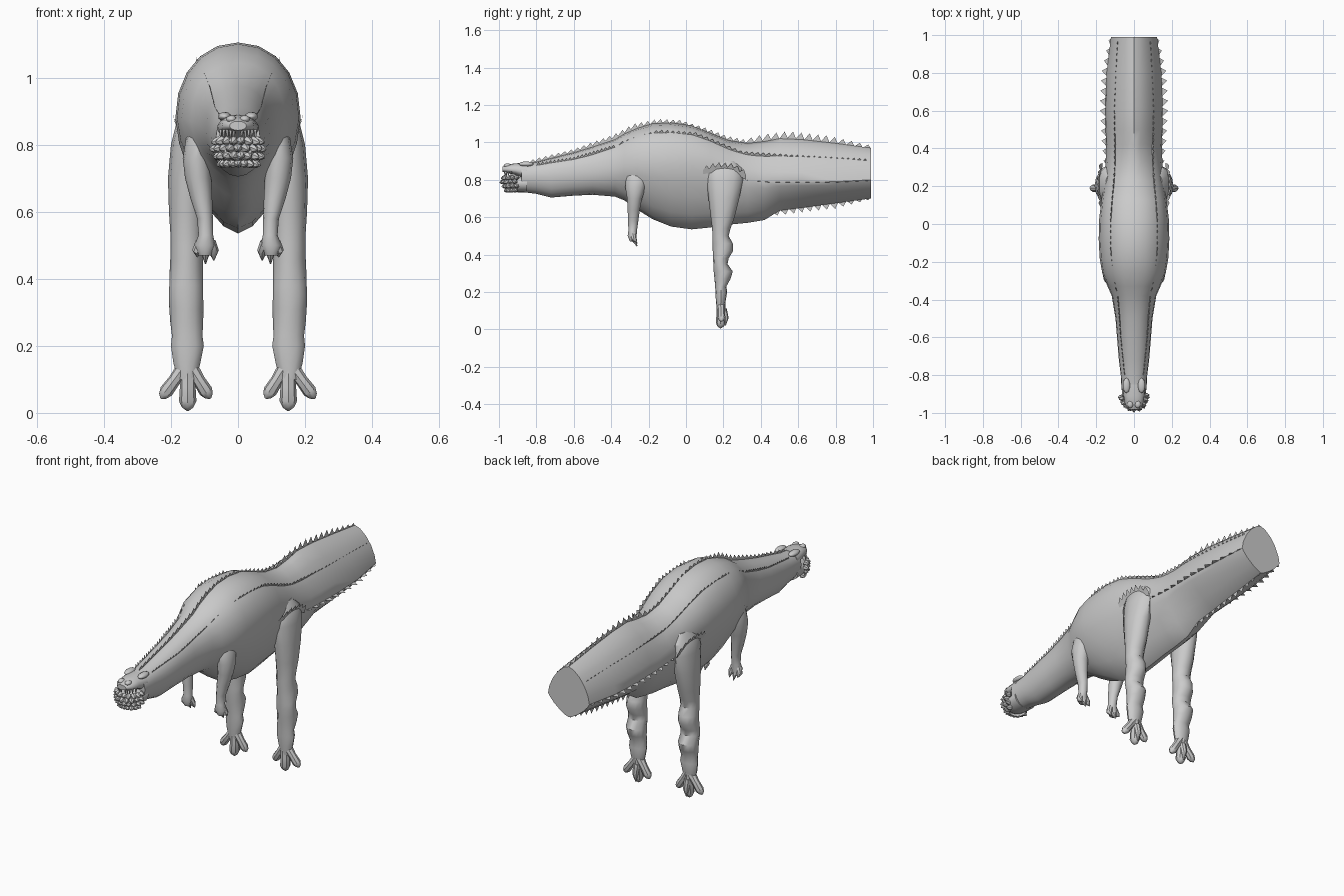
import bpy, math, random
from mathutils import Vector

random.seed(4)
hide = bpy.data.materials.new("pale_grey_hide")
hide.diffuse_color = (0.6, 0.6, 0.6, 1)


def make(name, verts, faces, smooth=True):
    me = bpy.data.meshes.new(name)
    me.from_pydata([tuple(v) for v in verts], [], faces)
    me.materials.append(hide)
    ob = bpy.data.objects.new(name, me)
    bpy.context.collection.objects.link(ob)
    if smooth:
        bpy.ops.object.select_all(action='DESELECT')
        ob.select_set(True)
        bpy.context.view_layer.objects.active = ob
        bpy.ops.object.shade_smooth_by_angle(angle=math.radians(40))
    return ob


def loft(name, rings):
    """Skin a list of equally sized rings and cap both ends."""
    n = len(rings[0])
    verts = [v for r in rings for v in r]
    faces = [(k * n + i, k * n + (i + 1) % n, (k + 1) * n + (i + 1) % n, (k + 1) * n + i)
             for k in range(len(rings) - 1) for i in range(n)]
    faces += [tuple(range(n))[::-1], tuple(range(len(verts) - n, len(verts)))]
    # Keep outward winding whichever way the loft runs
    c0 = sum(rings[0], Vector()) / n
    c1 = sum(rings[-1], Vector()) / n
    normal = (rings[0][0] - c0).cross(rings[0][1] - c0)
    if normal.dot(c1 - c0) < 0:
        faces = [f[::-1] for f in faces]
    return make(name, verts, faces)


def body_ring(y, w, mid, top, bot, low=2.0, up=2.2, n=20):
    """Upright cross-section; exponents below 2 sharpen the belly or back."""
    ring = []
    for i in range(n):
        a = math.tau * i / n
        c, s = math.cos(a), math.sin(a)
        p = 2 / (up if s > 0 else low)
        x = math.copysign(abs(c) ** p, c) * w
        z = mid + (abs(s) ** p * (top - mid) if s > 0 else -abs(s) ** p * (mid - bot))
        ring.append(Vector((x, y, z)))
    return ring


def limb_ring(z, x0, x1, y0, y1, side, n=12):
    return [Vector((side * ((x0 + x1) / 2 + math.cos(math.tau * i / n) * (x1 - x0) / 2),
                    (y0 + y1) / 2 + math.sin(math.tau * i / n) * (y1 - y0) / 2, z))
            for i in range(n)]


def tube(name, pts, n=8):
    """Tapered tube through (x, y, z, radius) points."""
    rings = []
    axis = (Vector(pts[-1][:3]) - Vector(pts[0][:3])).normalized()
    u = axis.orthogonal().normalized()
    v = axis.cross(u)
    for x, y, z, r in pts:
        rings.append([Vector((x, y, z)) + r * (u * math.cos(math.tau * i / n)
                     + v * math.sin(math.tau * i / n)) for i in range(n)])
    return loft(name, rings)


def keyed(keys, y):
    for a, b in zip(keys, keys[1:]):
        if y <= b[0]:
            t = (y - a[0]) / (b[0] - a[0])
            return [p + (q - p) * t for p, q in zip(a, b)]
    return list(keys[-1])


def saw(name, keys, count, depth, side=1):
    """Thin toothed sheet. Keys: y, base x, base z, tip x, tip z."""
    verts, faces = [], []
    y0, y1 = keys[0][0], keys[-1][0]
    for i in range(count):
        o = len(verts)
        ys = [y0 + (y1 - y0) * (i + t) / count for t in (0, 1, 0.65)]
        for j, y in enumerate(ys):
            _, bx, bz, tx, tz = keyed(keys, y)
            b, t = Vector((side * bx, y, bz)), Vector((side * tx, y, tz))
            if j < 2:
                verts += [b, b.lerp(t, 1 - depth)]
            else:
                verts.append(t)
        faces += [(o, o + 2, o + 3, o + 1), (o + 1, o + 3, o + 4)]
    make(name, verts, faces, False)


# Trunk and neck, running into a ridged tail that ends in a blunt cut
trunk = [(-0.88, .066, .82, .885, .735), (-0.80, .070, .82, .895, .725),
         (-0.72, .080, .82, .915, .705), (-0.60, .090, .83, .945, .715),
         (-0.50, .098, .84, .975, .72), (-0.38, .118, .86, 1.015, .71, 1.9),
         (-0.33, .140, .87, 1.045, .69, 1.7), (-0.26, .168, .88, 1.075, .64, 1.6),
         (-0.18, .182, .88, 1.10, .59, 1.6, 2.1), (-0.08, .187, .88, 1.105, .55, 1.6, 2.1),
         (0.03, .184, .88, 1.09, .535, 1.6, 2.1), (0.13, .172, .87, 1.05, .545, 1.6, 2.1),
         (0.23, .157, .84, 1.01, .56, 1.6, 1.9), (0.33, .150, .81, .995, .57, 1.55, 1.7),
         (0.42, .148, .79, 1.005, .585, 1.4, 1.6), (0.50, .150, .79, 1.02, .635, 1.25, 1.55),
         (0.62, .152, .79, 1.015, .65, 1.25, 1.55), (0.80, .145, .79, .995, .675, 1.25, 1.55),
         (0.99, .122, .80, .97, .70, 1.3, 1.6)]
loft("trunk_and_tail", [body_ring(*s) for s in trunk])

# Open mouth: upper snout and lower jaw
loft("upper_snout", [body_ring(*s) for s in (
    (-0.982, .025, .855, .87, .843), (-0.955, .048, .855, .882, .835),
    (-0.91, .055, .85, .888, .825), (-0.85, .064, .84, .89, .80))])
loft("lower_jaw", [body_ring(*s) for s in (
    (-0.968, .040, .78, .805, .755), (-0.94, .060, .78, .81, .74),
    (-0.90, .064, .78, .812, .733), (-0.85, .066, .78, .83, .732))])


def knob(name, loc, scale):
    bpy.ops.mesh.primitive_ico_sphere_add(subdivisions=2, radius=1, location=loc)
    ob = bpy.context.object
    ob.name = name
    ob.scale = scale
    ob.data.materials.append(hide)
    bpy.ops.object.shade_smooth()


# Knobbly chin studs around the front of the jaw
for row, z in enumerate((.745, .768, .791, .812)):
    for k in range(9):
        a = math.radians(-84 + 21 * k + 8 * (row % 2))
        r = (.050, .064, .070, .067)[row]
        tip = Vector((math.sin(a), -math.cos(a), -.25))
        base = Vector((r * math.sin(a) * .85, -.908 - r * math.cos(a) * .9, z))
        end = base + tip * random.uniform(.020, .028)
        tube("chin_stud", [(*base, .014), (*base.lerp(end, .6), .011), (*end, .002)], 6)

for side in (-1, 1):
    # Brows, nostrils and teeth
    knob("brow", (side * .040, -.855, .884), (.020, .04, .014))
    knob("nostril", (side * .020, -.955, .876), (.016, .02, .012))
    for k in range(5):
        x, y = side * (.012 + .010 * k), -.968 + .002 * k * k
        tube("tooth", [(x, y, .845, .006), (x, y, .815, .001)], 5)

    # Hind leg with a knobbly calf
    loft("hind_leg", [limb_ring(*s, side) for s in (
        (.90, .11, .150, .16, .26), (.86, .11, .185, .115, .30), (.80, .10, .200, .11, .305),
        (.70, .095, .209, .12, .285), (.60, .100, .206, .132, .26), (.54, .105, .202, .14, .238),
        (.50, .105, .201, .141, .228), (.46, .104, .202, .142, .25), (.42, .104, .204, .143, .252),
        (.38, .104, .205, .145, .228), (.35, .104, .206, .146, .222), (.31, .103, .205, .148, .25),
        (.27, .104, .202, .152, .238), (.23, .106, .197, .156, .216), (.20, .102, .200, .157, .22),
        (.15, .112, .193, .16, .212), (.10, .125, .180, .165, .205))])
    # Dangling clawed toes
    for x, y, z, r in ((.15, .185, .006, .026), (.23, .19, .043, .021), (.082, .19, .043, .021)):
        s = Vector((side * .15, .187, .15))
        e = Vector((side * x, y, z))
        m, q = s.lerp(e, .5), s.lerp(e, .8)
        tube("toe", [(*s, .024), (*m, r * .9), (*q, r), (*s.lerp(e, .93), r * .65), (*e, .003)])
    tube("rear_claw", [(side * .15, .20, .11, .018), (side * .15, .212, .06, .016),
                       (side * .15, .21, .02, .003)])

    # Toothed flap at the top of the thigh
    saw("thigh_frill", [(.09, .17, .83, .185, .87), (.16, .175, .84, .195, .895),
                        (.25, .175, .84, .195, .89), (.32, .165, .80, .185, .85)], 7, .5, side)

    # Foreleg with clawed hand
    loft("foreleg", [limb_ring(*s, side) for s in (
        (.88, .07, .125, -.30, -.20), (.82, .075, .155, -.322, -.20), (.76, .08, .165, -.325, -.215),
        (.70, .08, .158, -.315, -.235), (.64, .077, .142, -.312, -.247), (.58, .075, .122, -.31, -.255),
        (.53, .074, .118, -.308, -.262), (.50, .068, .130, -.312, -.264), (.47, .080, .118, -.30, -.265))])
    for x, z in ((.072, .455), (.122, .465), (.097, .445)):
        tube("hand_claw", [(side * (x * .5 + .048), -.285, .51, .018),
                           (side * x, -.278, .482, .015), (side * x, -.262, z, .002)])

    # Spikes standing out sideways along the widest line of the tail
    saw("side_tail_spikes", [(.30, .13, .80, .158, .80), (.45, .135, .79, .172, .785),
                             (.62, .135, .79, .182, .785), (.80, .13, .79, .174, .785),
                             (.99, .11, .80, .130, .795)], 13, .8, side)
    # Low scale rows along the neck, shoulders and upper tail
    saw("neck_scale_row", [(-.80, .045, .87, .053, .890), (-.60, .065, .90, .073, .922),
                           (-.38, .08, .965, .090, .988)], 20, .6, side)
    saw("back_scale_row", [(-.36, .085, .975, .095, 1.0), (-.15, .117, 1.04, .126, 1.067),
                           (.05, .117, 1.03, .126, 1.055), (.30, .095, .93, .105, .953),
                           (.60, .095, .91, .107, .932), (.97, .078, .89, .09, .912)], 44, .6, side)

# Spiny ridge down the middle of the back and tail
saw("back_ridge", [(-.84, 0, .87, 0, .905), (-.60, 0, .93, 0, .965), (-.38, 0, 1.0, 0, 1.045),
                   (-.28, 0, 1.05, 0, 1.10), (-.15, 0, 1.08, 0, 1.125), (-.03, 0, 1.08, 0, 1.12),
                   (.10, 0, 1.04, 0, 1.08), (.22, 0, .99, 0, 1.035), (.32, 0, .97, 0, 1.015)], 34, .45)
saw("top_tail_spikes", [(.32, 0, .98, 0, 1.02), (.42, 0, .99, 0, 1.045), (.55, 0, 1.0, 0, 1.06),
                        (.75, 0, .98, 0, 1.038), (.99, 0, .95, 0, .985)], 15, .6)
# Keel spikes under the tail
saw("under_tail_spikes", [(.46, 0, .64, 0, .605), (.60, 0, .67, 0, .622),
                          (.80, 0, .69, 0, .645), (.99, 0, .715, 0, .695)], 12, .7)
